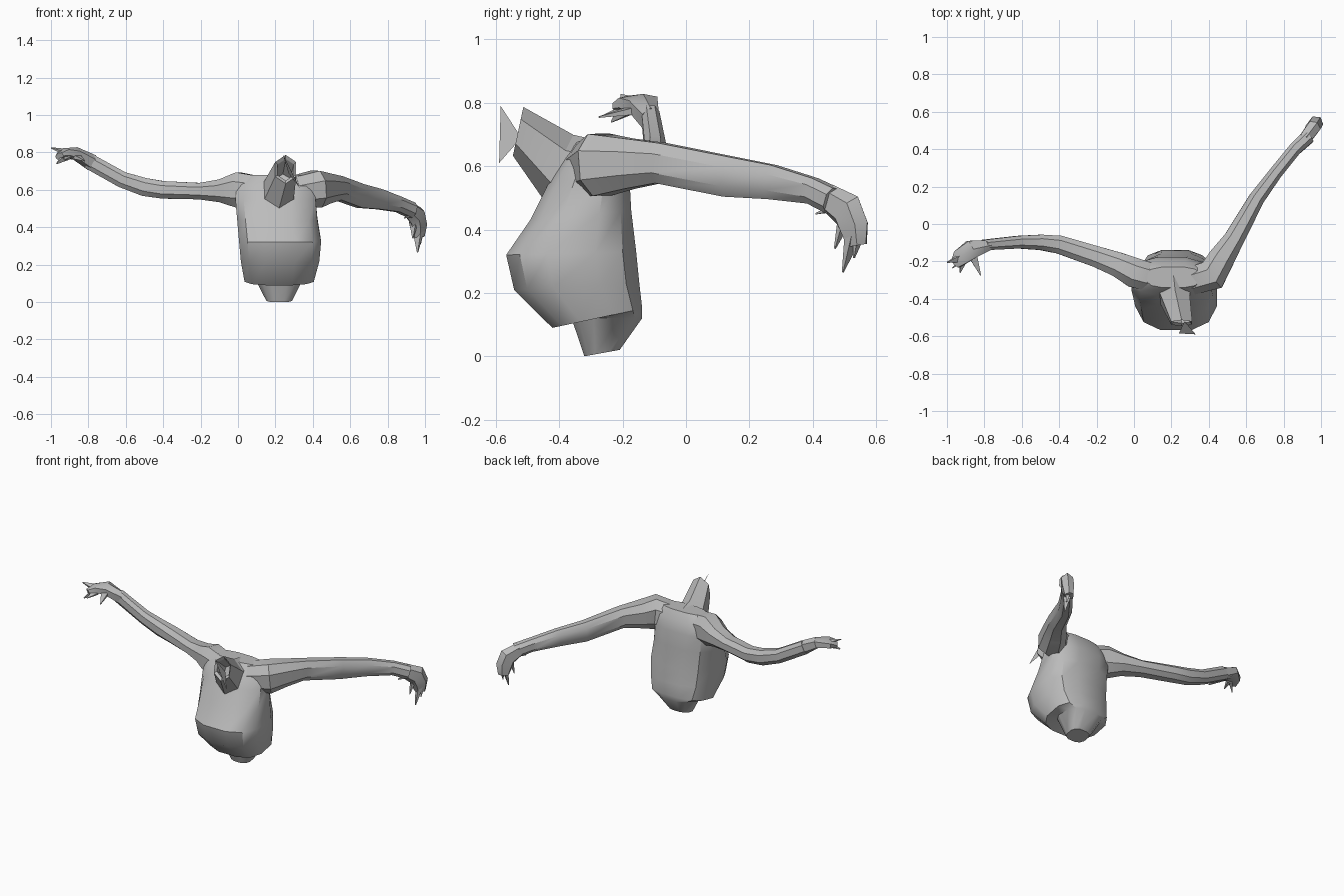
import bpy
import bmesh
from math import cos, sin, tau, radians
from mathutils import Vector

cube = bpy.data.objects.get("Cube")
if cube:
    bpy.data.objects.remove(cube)

clay = bpy.data.materials.new("clay_grey")
clay.use_nodes = True
GREY = (0.5, 0.5, 0.5, 1)
clay.diffuse_color = GREY
clay.node_tree.nodes["Principled BSDF"].inputs["Base Color"].default_value = GREY


def signed_pow(value, power):
    return (1 if value >= 0 else -1) * abs(value) ** power


def loft(name, rings, sides, power=1.0, angle=35):
    """Skin a closed tube over rings given as (centre, half axis u, half axis v)."""
    bm = bmesh.new()
    loops = []
    for centre, u, v in rings:
        loop = []
        for i in range(sides):
            a = tau * (i + 0.5) / sides
            loop.append(bm.verts.new(centre + u * signed_pow(cos(a), power)
                                     + v * signed_pow(sin(a), power)))
        loops.append(loop)
    for low, high in zip(loops, loops[1:]):
        for i in range(sides):
            j = (i + 1) % sides
            bm.faces.new((low[i], low[j], high[j], high[i]))
    bm.faces.new(loops[0][::-1])
    bm.faces.new(loops[-1])
    bmesh.ops.recalc_face_normals(bm, faces=bm.faces)
    mesh = bpy.data.meshes.new(name)
    bm.to_mesh(mesh)
    bm.free()
    mesh.materials.append(clay)
    obj = bpy.data.objects.new(name, mesh)
    bpy.context.collection.objects.link(obj)
    bpy.ops.object.select_all(action='DESELECT')
    obj.select_set(True)
    bpy.context.view_layer.objects.active = obj
    bpy.ops.object.shade_smooth_by_angle(angle=radians(angle))
    return obj


def limb(name, path, side, sides=8):
    """Tube along (x, y, z, half width, half height) stations."""
    points = [Vector(p[:3]) for p in path]
    rings = []
    for i, p in enumerate(path):
        along = (points[min(i + 1, len(path) - 1)] - points[max(i - 1, 0)]).normalized()
        u = Vector(side)
        u = (u - along * u.dot(along)).normalized()
        v = u.cross(along).normalized()
        rings.append((points[i], u * p[3], v * p[4]))
    return loft(name, rings, sides, 0.85)


def spikes(name, fingers, side):
    """Flat tapering fingers from (base, tip, half width)."""
    for i, (base, tip, width) in enumerate(fingers):
        limb(f"{name}_{i + 1}", [(*base, width, width * 0.5),
                                 (*tip, 0.003, 0.003)], side, 4)


# Torso: centre x, half width, front (y, z), back (y, z)
torso = [
    (0.22, 0.07, (-0.32, 0.00), (-0.21, 0.02)),
    (0.22, 0.13, (-0.36, 0.12), (-0.14, 0.12)),
    (0.22, 0.19, (-0.42, 0.09), (-0.14, 0.15)),
    (0.225, 0.215, (-0.54, 0.21), (-0.15, 0.23)),
    (0.225, 0.225, (-0.565, 0.32), (-0.16, 0.33)),
    (0.21, 0.22, (-0.49, 0.43), (-0.175, 0.46)),
    (0.20, 0.22, (-0.43, 0.55), (-0.18, 0.56)),
    (0.20, 0.21, (-0.38, 0.63), (-0.20, 0.63)),
    (0.21, 0.15, (-0.34, 0.68), (-0.23, 0.68)),
]
rings = []
for x, half, front, back in torso:
    f, b = Vector((x, *front)), Vector((x, *back))
    rings.append(((f + b) / 2, Vector((half, 0, 0)), (b - f) / 2 * 1.04))
loft("torso", rings, 12, 0.75)

# Neck stump leaning forward, with a recessed open end
neck = [
    (0.21, 0.11, (-0.40, 0.50), (-0.27, 0.67)),
    (0.22, 0.09, (-0.45, 0.51), (-0.36, 0.69)),
    (0.255, 0.065, (-0.545, 0.64), (-0.515, 0.78)),
    (0.255, 0.05, (-0.53, 0.655), (-0.505, 0.76)),
    (0.24, 0.045, (-0.44, 0.60), (-0.41, 0.68)),
]
rings = []
for x, half, low, high in neck:
    a, b = Vector((x, *low)), Vector((x, *high))
    rings.append(((a + b) / 2, Vector((half, 0, 0)), (b - a) / 2 * 1.1))
loft("neck", rings, 6, 1.0, 20)

# Torn shard at the neck opening
shard = bpy.data.meshes.new("neck_shard")
shard.from_pydata([(0.24, -0.585, 0.79), (0.33, -0.59, 0.61), (0.27, -0.52, 0.69)],
                  [], [(0, 1, 2)])
shard.materials.append(clay)
bpy.context.collection.objects.link(bpy.data.objects.new("neck_shard", shard))

# Right arm, stretched out sideways and raised
RIGHT_SIDE = (0, 1, 0)
limb("right_arm", [
    (0.10, -0.29, 0.59, 0.08, 0.09),
    (0.00, -0.26, 0.60, 0.085, 0.10),
    (-0.09, -0.215, 0.595, 0.07, 0.065),
    (-0.20, -0.175, 0.593, 0.06, 0.047),
    (-0.40, -0.11, 0.60, 0.052, 0.05),
    (-0.50, -0.098, 0.615, 0.044, 0.052),
    (-0.62, -0.097, 0.655, 0.036, 0.046),
    (-0.80, -0.112, 0.755, 0.03, 0.045),
], RIGHT_SIDE)
limb("right_hand", [
    (-0.78, -0.112, 0.745, 0.03, 0.045),
    (-0.87, -0.135, 0.795, 0.055, 0.035),
    (-0.93, -0.18, 0.795, 0.05, 0.028),
    (-0.955, -0.215, 0.78, 0.03, 0.018),
], RIGHT_SIDE, 6)
spikes("right_finger", [
    ((-0.92, -0.18, 0.80), (-1.00, -0.205, 0.825), 0.03),
    ((-0.92, -0.19, 0.78), (-0.97, -0.235, 0.74), 0.03),
    ((-0.91, -0.19, 0.78), (-0.93, -0.26, 0.76), 0.025),
    ((-0.87, -0.15, 0.78), (-0.82, -0.275, 0.755), 0.035),
], (0.7, 0.7, 0))

# Left arm, swept backward and drooping
LEFT_SIDE = (0.8, -0.6, 0)
limb("left_arm", [
    (0.31, -0.30, 0.59, 0.08, 0.09),
    (0.42, -0.27, 0.605, 0.09, 0.105),
    (0.47, -0.18, 0.608, 0.075, 0.085),
    (0.535, -0.08, 0.61, 0.058, 0.068),
    (0.655, 0.135, 0.567, 0.045, 0.068),
    (0.755, 0.27, 0.55, 0.038, 0.058),
    (0.86, 0.40, 0.522, 0.037, 0.044),
    (0.93, 0.465, 0.49, 0.04, 0.045),
], LEFT_SIDE)
limb("left_hand", [
    (0.91, 0.45, 0.50, 0.036, 0.045),
    (0.955, 0.51, 0.46, 0.04, 0.06),
    (0.965, 0.53, 0.41, 0.04, 0.055),
    (0.965, 0.54, 0.35, 0.03, 0.035),
], LEFT_SIDE, 6)
spikes("left_finger", [
    ((0.965, 0.53, 0.39), (0.96, 0.495, 0.265), 0.04),
    ((0.975, 0.55, 0.40), (0.975, 0.53, 0.31), 0.03),
    ((0.94, 0.48, 0.47), (0.89, 0.41, 0.45), 0.03),
    ((0.94, 0.50, 0.43), (0.935, 0.47, 0.34), 0.03),
], LEFT_SIDE)
